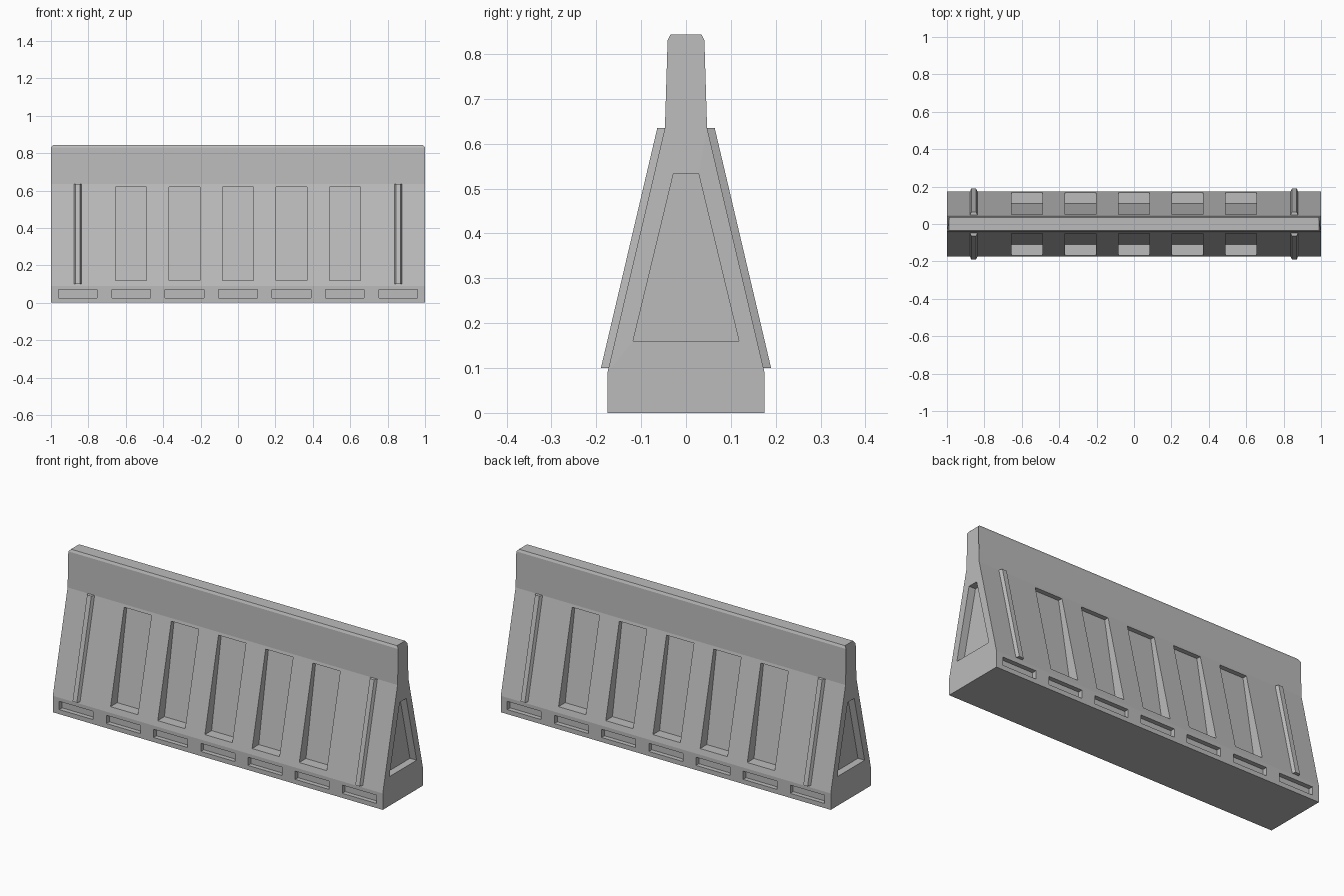
import bpy, bmesh
from mathutils import Vector

cube = bpy.data.objects.get("Cube")
if cube:
    bpy.data.objects.remove(cube, do_unlink=True)

grey = bpy.data.materials.new("barrier grey")
grey.use_nodes = True
colour = (0.5, 0.5, 0.5, 1)
grey.diffuse_color = colour
grey.node_tree.nodes["Principled BSDF"].inputs["Base Color"].default_value = colour


def loft(bm, start, end):
    """Closed solid between two matching outlines."""
    a = [bm.verts.new(p) for p in start]
    b = [bm.verts.new(p) for p in end]
    bm.faces.new(a)
    bm.faces.new(b[::-1])
    for i in range(len(a)):
        j = (i + 1) % len(a)
        bm.faces.new((a[j], a[i], b[i], b[j]))


def prism_x(bm, outline, x0, x1):
    loft(bm, [(x0, y, z) for y, z in outline], [(x1, y, z) for y, z in outline])


def make(name, bm):
    bmesh.ops.recalc_face_normals(bm, faces=bm.faces)
    mesh = bpy.data.meshes.new(name)
    bm.to_mesh(mesh)
    bm.free()
    mesh.materials.append(grey)
    obj = bpy.data.objects.new(name, mesh)
    bpy.context.collection.objects.link(obj)
    return obj


def face_y(z):
    """Half depth of the sloping side at height z."""
    return 0.175 + (z - 0.09) * (0.047 - 0.175) / (0.635 - 0.09)


# Wall body: wide foot, sloping sides, upright top band, chamfered cap
half = [(0.175, 0), (0.175, 0.09), (0.047, 0.635), (0.041, 0.83), (0.035, 0.843)]
outline = half + [(-y, z) for y, z in reversed(half)]
bm = bmesh.new()
prism_x(bm, outline, -1, 1)
for v in bm.verts:
    if v.co.z > 0.84:
        v.co.x *= 0.988
body = make("barrier_body", bm)

# Cutters for side panels, foot slots and end panels
bm = bmesh.new()
for s in (-1, 1):
    for i in range(-2, 3):
        panel = [(s * 0.11, 0.12), (s * 0.025, 0.62), (s * 0.3, 0.62), (s * 0.3, 0.12)]
        prism_x(bm, panel, i * 0.286 - 0.083, i * 0.286 + 0.083)
    for i in range(-3, 4):
        slot = [(s * 0.15, 0.025), (s * 0.15, 0.07), (s * 0.3, 0.07), (s * 0.3, 0.025)]
        prism_x(bm, slot, i * 0.286 - 0.103, i * 0.286 + 0.103)
    end = [(-0.118, 0.16), (0.118, 0.16), (0.028, 0.533), (-0.028, 0.533)]
    prism_x(bm, end, s * 0.96, s * 1.1)
cutter = make("recess_cutter", bm)
cutter.hide_render = True

cut = body.modifiers.new("recesses", 'BOOLEAN')
cut.operation = 'DIFFERENCE'
cut.solver = 'EXACT'
cut.object = cutter
bpy.context.view_layer.objects.active = body
body.select_set(True)
bpy.ops.object.modifier_apply(modifier=cut.name)
bpy.data.objects.remove(cutter, do_unlink=True)

# Tapered vertical ribs near both ends of each side
for side, s in (("front", -1), ("back", 1)):
    for hand, x in (("right", -0.857), ("left", 0.857)):
        def section(z):
            y = face_y(z)
            return [Vector((x + dx, s * (y + dy), z)) for dx, dy in
                    ((-0.023, -0.005), (-0.013, 0.017), (0.013, 0.017), (0.023, -0.005))]
        bm = bmesh.new()
        loft(bm, section(0.1), section(0.635))
        make(f"{side}_{hand}_rib", bm)
